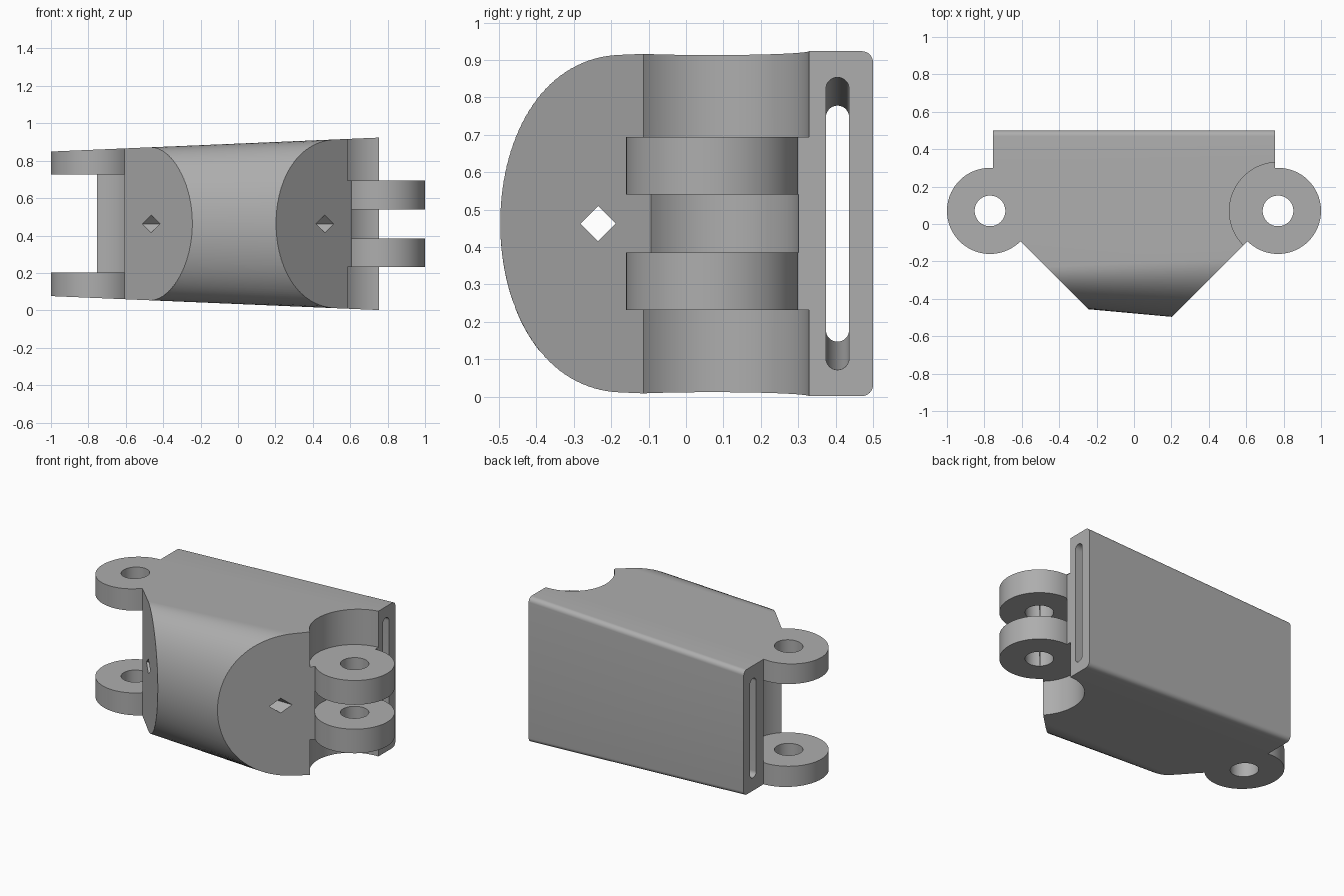
import bpy, bmesh, math

cube = bpy.data.objects.get("Cube")
if cube:
    bpy.data.objects.remove(cube, do_unlink=True)

grey = bpy.data.materials.new("grey_plastic")
grey.use_nodes = True
grey.diffuse_color = (0.42, 0.42, 0.42, 1)
grey.node_tree.nodes["Principled BSDF"].inputs["Base Color"].default_value = (0.42, 0.42, 0.42, 1)

MID = 0.4625          # mid height
PIN_X, PIN_Y = 0.77, 0.07
LUG_R, PIN_R, CLEAR_R = 0.23, 0.082, 0.26


def loft(name, ring_a, ring_b):
    """Closed solid between two matching rings of points."""
    bm = bmesh.new()
    a = [bm.verts.new(p) for p in ring_a]
    b = [bm.verts.new(p) for p in ring_b]
    bm.faces.new(a)
    bm.faces.new(b[::-1])
    n = len(a)
    for i in range(n):
        bm.faces.new((a[i], b[i], b[(i + 1) % n], a[(i + 1) % n]))
    bmesh.ops.recalc_face_normals(bm, faces=bm.faces)
    mesh = bpy.data.meshes.new(name)
    bm.to_mesh(mesh)
    bm.free()
    mesh.materials.append(grey)
    ob = bpy.data.objects.new(name, mesh)
    bpy.context.collection.objects.link(ob)
    return ob


def prism(name, outline, z0, z1):
    return loft(name, [(x, y, z0) for x, y in outline], [(x, y, z1) for x, y in outline])


def arc(cx, cy, rx, ry, start, end, steps):
    angles = [math.radians(start + (end - start) * i / steps) for i in range(steps + 1)]
    return [(cx + rx * math.cos(t), cy + ry * math.sin(t)) for t in angles]


def disc(name, side, r, z0, z1):
    return prism(name, arc(side * PIN_X, PIN_Y, r, r, 0, 360, 72)[:-1], z0, z1)


def combine(target, tool, operation):
    tool.hide_render = True
    mod = target.modifiers.new("combine", "BOOLEAN")
    mod.operation, mod.object, mod.solver = operation, tool, "EXACT"
    bpy.context.view_layer.objects.active = target
    bpy.ops.object.modifier_apply(modifier=mod.name)
    bpy.data.objects.remove(tool, do_unlink=True)


def shell_ring(x):
    """D-shaped section: rounded back corners, elliptical front."""
    h = 0.461 - 0.0425 * (0.755 - x)
    front, centre, r = -0.478 - 0.091 * x, -0.205 + 0.05 * x, 0.03
    pts = arc(centre, MID, centre - front, h, 90, 270, 64)
    pts += arc(0.5 - r, MID - h + r, r, r, -90, 0, 8)
    pts += arc(0.5 - r, MID + h - r, r, r, 0, 90, 8)
    return [(x, y, z) for y, z in pts]


def slot_ring(x):
    """Strap slot section, shorter towards the narrow end."""
    half = 0.36 + 0.05 * (x - 0.755)
    pts = arc(0.405, MID + half, 0.031, 0.031, 0, 180, 16)
    pts += arc(0.405, MID - half, 0.031, 0.031, 180, 360, 16)
    return [(x, y, z) for y, z in pts]


# Plan shape with angled front corners, plus the full-height narrow-end hinge
plan = [(0.755, 0.6), (-0.755, 0.6), (-0.755, 0.055), (0, -0.7), (0.755, 0.055)]
link = prism("hinge_link", plan, -0.2, 1.2)
combine(link, disc("narrow_hinge", -1, LUG_R, -0.2, 1.2), "UNION")

# Trim to the tapered outer shell
combine(link, loft("tapered_shell", shell_ring(-1.1), shell_ring(0.9)), "INTERSECT")

# Gap between the two narrow-end lugs
combine(link, disc("narrow_gap", -1, LUG_R + 0.002, 0.203, 0.725), "DIFFERENCE")

# Clearances around the wide-end lugs
for z0, z1, r in ((-0.1, 0.232, CLEAR_R), (0.385, 0.54, LUG_R + 0.002), (0.694, 1.1, CLEAR_R)):
    combine(link, disc("wide_gap", 1, r, z0, z1), "DIFFERENCE")

# Wide-end lugs
for z0, z1 in ((0.232, 0.385), (0.54, 0.694)):
    combine(link, disc("wide_lug", 1, LUG_R, z0, z1), "UNION")

# Pin holes
for side in (-1, 1):
    combine(link, disc("pin_hole", side, PIN_R, -0.3, 1.3), "DIFFERENCE")

# Strap slot and diamond cord hole, both running side to side
combine(link, loft("strap_slot", slot_ring(-0.9), slot_ring(0.9)), "DIFFERENCE")
diamond = arc(-0.235, MID, 0.047, 0.047, 0, 270, 3)
combine(link, loft("cord_hole", *[[(x, y, z) for y, z in diamond] for x in (-1.2, 1.2)]), "DIFFERENCE")

# Smooth the curved surfaces, keep edges crisp
bpy.ops.object.select_all(action="DESELECT")
link.select_set(True)
bpy.context.view_layer.objects.active = link
bpy.ops.object.shade_smooth_by_angle(angle=math.radians(25))
